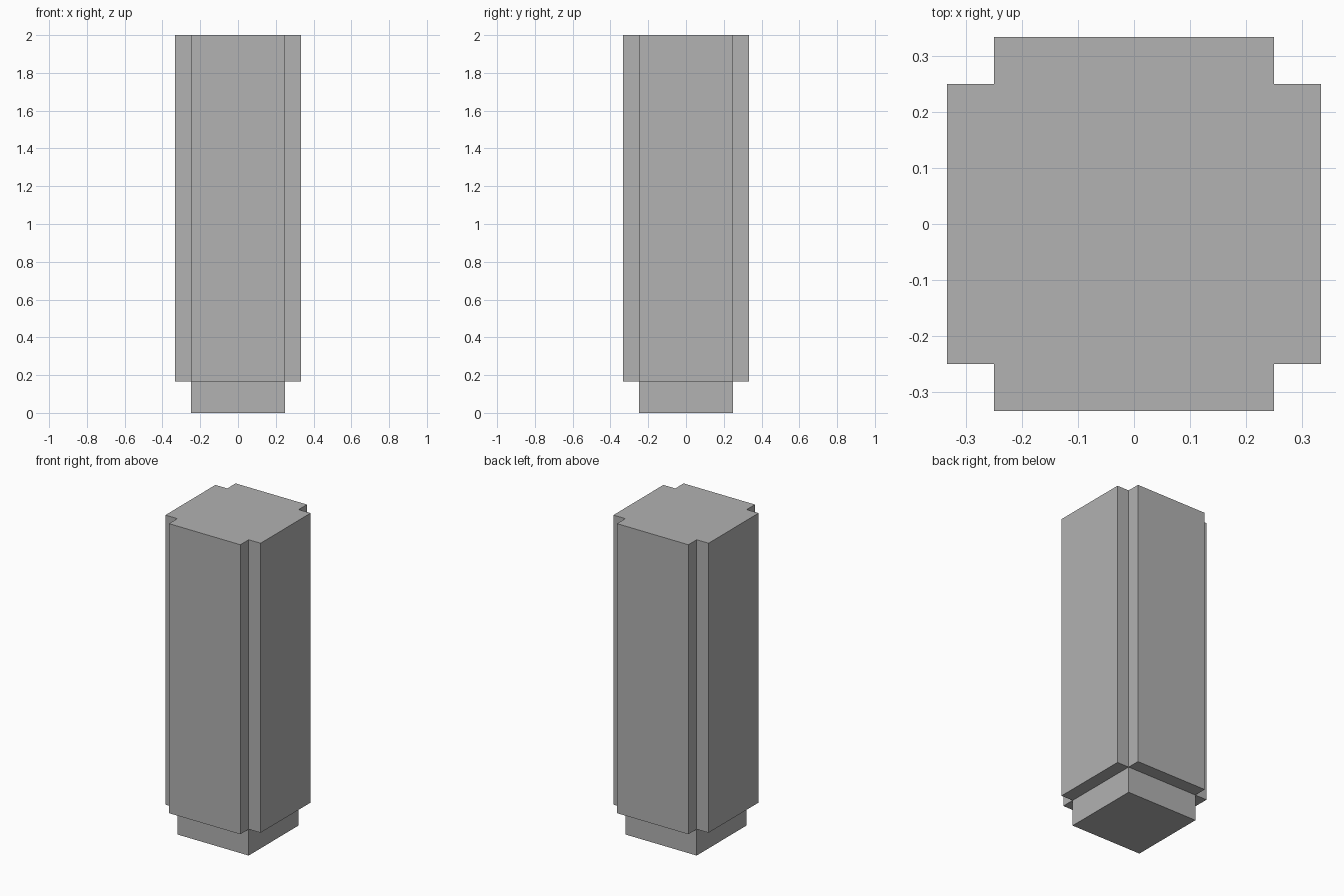
import bpy
import bmesh
from mathutils import Matrix, Vector

HEIGHT = 2.0
CORE = 0.5          # width of the square core
PANEL = 0.0833      # how far each side panel stands out
FOOT = 0.1667       # height of the exposed foot

cube = bpy.data.objects.get("Cube")
if cube:
    bpy.data.objects.remove(cube, do_unlink=True)

# Stone colour
grey = bpy.data.materials.new("mid_grey")
grey.use_nodes = True
colour = (0.445, 0.445, 0.445, 1.0)
grey.diffuse_color = colour
grey.node_tree.nodes["Principled BSDF"].inputs["Base Color"].default_value = colour

# Square core, cut where the panels begin
bm = bmesh.new()
bmesh.ops.create_cube(bm, size=1.0)
bmesh.ops.transform(bm, verts=bm.verts, matrix=(
    Matrix.Translation((0, 0, HEIGHT / 2)) @ Matrix.Diagonal((CORE, CORE, HEIGHT, 1))))
bmesh.ops.bisect_plane(bm, geom=bm.verts[:] + bm.edges[:] + bm.faces[:],
                       plane_co=(0, 0, FOOT), plane_no=(0, 0, 1))
bm.normal_update()

# Raised panel on each of the four sides, leaving notched corners
sides = [f for f in bm.faces
         if abs(f.normal.z) < 0.5 and f.calc_center_median().z > FOOT]
normals = [f.normal.copy() for f in sides]
panels = bmesh.ops.extrude_discrete_faces(bm, faces=sides)["faces"]
for panel, normal in zip(panels, normals):
    bmesh.ops.translate(bm, verts=panel.verts, vec=Vector(normal) * PANEL)

# Join the flat top into one face
bm.normal_update()
top = [f for f in bm.faces if all(v.co.z > HEIGHT - 0.001 for v in f.verts)]
bmesh.ops.dissolve_faces(bm, faces=top)
bmesh.ops.recalc_face_normals(bm, faces=bm.faces)

mesh = bpy.data.meshes.new("pillar")
bm.to_mesh(mesh)
bm.free()
mesh.materials.append(grey)
pillar = bpy.data.objects.new("pillar", mesh)
bpy.context.collection.objects.link(pillar)
